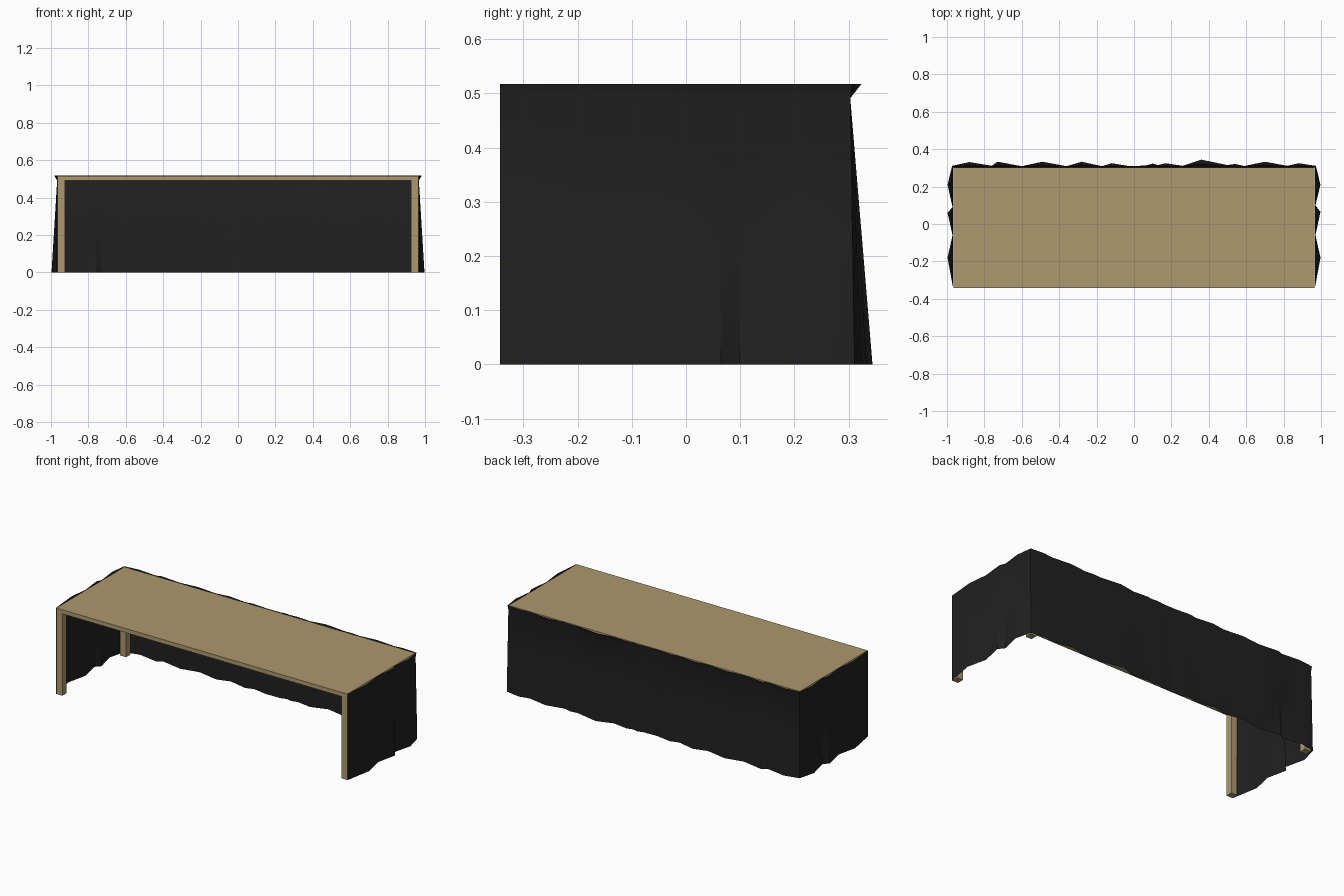
import bpy, bmesh

if "Cube" in bpy.data.objects:
    bpy.data.objects.remove(bpy.data.objects["Cube"])


def material(name, rgb):
    m = bpy.data.materials.new(name)
    m.diffuse_color = (*rgb, 1)
    m.use_nodes = True
    m.node_tree.nodes["Principled BSDF"].inputs["Base Color"].default_value = m.diffuse_color
    return m


wood = material("tan wood", (0.42, 0.315, 0.155))
cloth = material("black cloth", (0.015, 0.015, 0.015))


def box(name, lo, hi):
    bpy.ops.mesh.primitive_cube_add(size=1, location=[(a + b) / 2 for a, b in zip(lo, hi)])
    o = bpy.context.object
    o.name = name
    o.scale = [b - a for a, b in zip(lo, hi)]
    bpy.ops.object.transform_apply(location=False, rotation=False, scale=True)
    o.data.materials.append(wood)
    return o


X, Y0, Y1, TOP, NECK = 0.966, -0.343, 0.302, 0.516, 0.491

# table top and four square legs
box("table_top", (-X, Y0, NECK), (X, Y1, TOP))
for side, x in (("left", -X), ("right", X - 0.04)):
    for end, y in (("front", Y0), ("back", Y1 - 0.04)):
        box(f"{end}_{side}_leg", (x, y, 0), (x + 0.04, y + 0.04, NECK))

# fold positions along each side of the cloth: (distance along edge, outward bulge)
side_l = [(-0.343, 0), (-0.18, .03), (-0.06, .003), (0.06, .03), (0.09, .003), (0.21, .03)]
side_r = [(-0.343, 0), (-0.18, .03), (-0.06, .003), (0.065, .03), (0.10, .003), (0.21, .03)]
back = [(-0.88, .028), (-0.76, .008), (-0.73, .03), (-0.6, .006), (-0.49, .03),
        (-0.36, .006), (-0.28, .03), (-0.17, .006), (-0.12, .022), (-0.03, .007),
        (0.06, .009), (0.1, .02), (0.13, .012), (0.17, .022), (0.26, .008),
        (0.36, .041), (0.5, .012), (0.54, .018), (0.59, .007), (0.7, .03),
        (0.82, .008), (0.88, .022)]

# plan of folds: (base x, base y, offset x, offset y)
plan = [(-X - .001, p, -d, 0) for p, d in side_l]
plan += [(-X - .001, Y1 + .001, -.005, .008)]
plan += [(p, Y1 + .001, 0, d) for p, d in back]
plan += [(X + .001, Y1 + .001, .005, .008)]
plan += [(X + .001, p, d, 0) for p, d in reversed(side_r)]

# three-sided cloth skirt: wide hem, tight neck under the top, flared upper lip
bm = bmesh.new()
rows = []
for z, k in ((0, 1), (NECK / 2, .5), (NECK, 0), (TOP + .001, .5)):
    rows.append([bm.verts.new((x + dx * k, y + dy * k, z)) for x, y, dx, dy in plan])
for a, b in zip(rows, rows[1:]):
    for i in range(len(plan) - 1):
        bm.faces.new((a[i + 1], a[i], b[i], b[i + 1]))
me = bpy.data.meshes.new("cloth_skirt")
bm.to_mesh(me)
bm.free()
skirt = bpy.data.objects.new("cloth_skirt", me)
bpy.context.collection.objects.link(skirt)
me.materials.append(cloth)
bpy.ops.object.select_all(action='DESELECT')
skirt.select_set(True)
bpy.context.view_layer.objects.active = skirt
bpy.ops.object.shade_smooth_by_angle()
